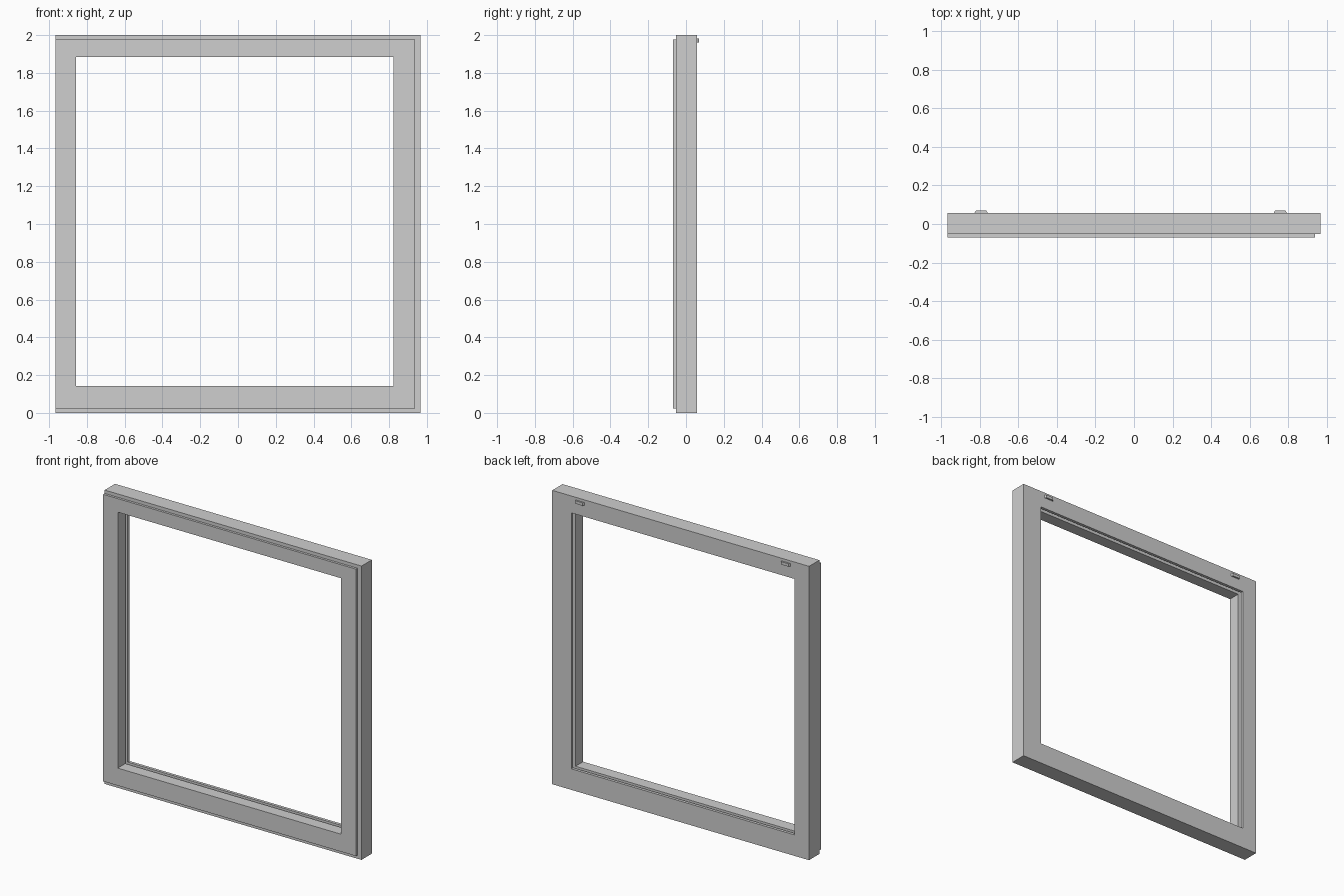
import bpy, bmesh

cube = bpy.data.objects.get("Cube")
if cube:
    bpy.data.objects.remove(cube, do_unlink=True)

grey = bpy.data.materials.new("light grey")
grey.use_nodes = True
colour = (0.62, 0.62, 0.62, 1)
grey.diffuse_color = colour
grey.node_tree.nodes["Principled BSDF"].inputs["Base Color"].default_value = colour


def finish(bm, name):
    bmesh.ops.recalc_face_normals(bm, faces=bm.faces)
    mesh = bpy.data.meshes.new(name)
    bm.to_mesh(mesh)
    bm.free()
    mesh.materials.append(grey)
    obj = bpy.data.objects.new(name, mesh)
    bpy.context.collection.objects.link(obj)
    return obj


def grow(rect, d):
    x0, x1, z0, z1 = rect
    return (x0 - d, x1 + d, z0 - d, z1 + d)


# Rectangles are left, right, bottom and top limits
outer = (-0.967, 0.967, 0.0, 2.0)
plate = (-0.967, 0.937, 0.024, 1.977)
opening = (-0.857, 0.823, 0.143, 1.885)
groove = grow(opening, 0.027)
FRONT, STEP, BACK = -0.069, -0.053, 0.058
GROOVE_FRONT, GROOVE_BACK = 0.012, 0.038

# Frame: stepped front, plain back and a glazing groove around the opening
section = [
    (plate, FRONT), (plate, STEP), (outer, STEP), (outer, BACK),
    (opening, BACK), (opening, GROOVE_BACK), (groove, GROOVE_BACK),
    (groove, GROOVE_FRONT), (opening, GROOVE_FRONT), (opening, FRONT),
]
bm = bmesh.new()
rings = []
for (x0, x1, z0, z1), y in section:
    corners = ((x0, z0), (x1, z0), (x1, z1), (x0, z1))
    rings.append([bm.verts.new((x, y, z)) for x, z in corners])
for a, b in zip(rings, rings[1:] + rings[:1]):
    for i in range(4):
        j = (i + 1) % 4
        bm.faces.new((a[i], a[j], b[j], b[i]))
bmesh.ops.remove_doubles(bm, verts=bm.verts, dist=1e-5)
finish(bm, "window_frame")


# Small hanging tabs on the back of the top rail
def tab(name, x):
    bm = bmesh.new()
    bmesh.ops.create_cube(bm, size=1)
    for v in bm.verts:
        inset = 0.8 if v.co.y > 0 else 1
        v.co = (x + v.co.x * 0.068 * inset,
                BACK + (v.co.y + 0.5) * 0.011,
                1.972 + v.co.z * 0.02)
    finish(bm, name)


tab("left_tab", 0.758)
tab("right_tab", -0.792)
